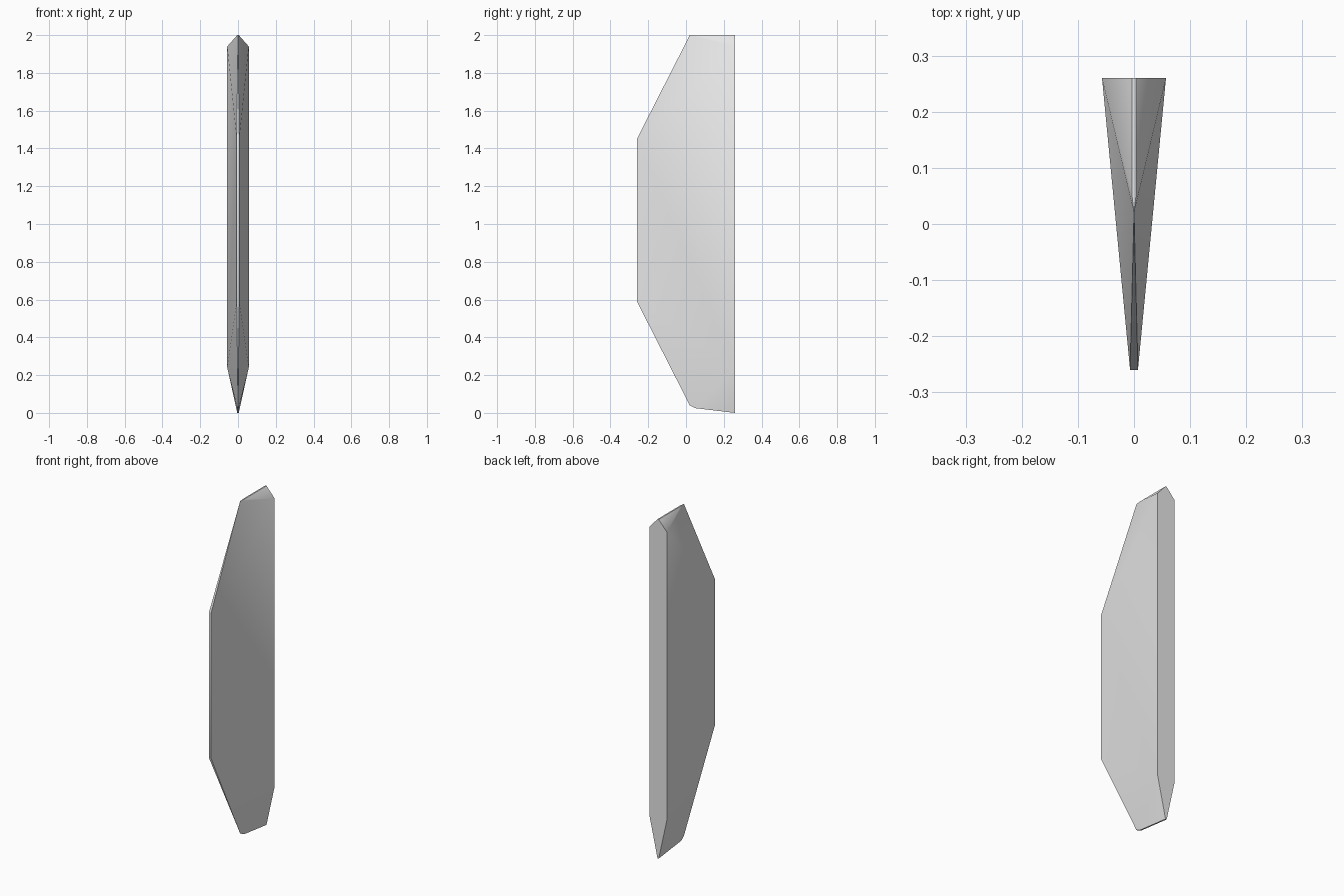
import bpy
import bmesh
import math

cube = bpy.data.objects.get("Cube")
if cube:
    bpy.data.objects.remove(cube, do_unlink=True)

# Single grey material
grey = bpy.data.materials.new("light_grey")
colour = (0.8, 0.8, 0.8, 1.0)
grey.use_nodes = True
grey.diffuse_color = colour
bsdf = next(n for n in grey.node_tree.nodes if n.type == 'BSDF_PRINCIPLED')
bsdf.inputs["Base Color"].default_value = colour

# Corners of one half of the faceted wedge
half_corners = [
    (0.057, 0.26, 1.94), (0.057, 0.26, 0.24),     # wide back edge
    (0.007, -0.26, 1.45), (0.007, -0.26, 0.59),   # narrow front edge
    (0.004, 0.26, 2.0), (0.004, 0.055, 2.0),      # roof ridge
    (0.004, 0.26, 0.0), (0.004, 0.05, 0.025),     # bottom keel
]
# Pointed ends on the centre line
tips = [(0, 0.02, 2.0), (0, 0.02, 0.04)]

# Mirror the corners and wrap the convex solid around them
bm = bmesh.new()
for x, y, z in half_corners:
    for side in (1, -1):
        bm.verts.new((x * side, y, z))
for p in tips:
    bm.verts.new(p)
bmesh.ops.convex_hull(bm, input=bm.verts[:])
bmesh.ops.dissolve_limit(bm, angle_limit=math.radians(0.5),
                         verts=bm.verts[:], edges=bm.edges[:])
bmesh.ops.recalc_face_normals(bm, faces=bm.faces[:])

mesh = bpy.data.meshes.new("wedge_blade")
bm.to_mesh(mesh)
bm.free()
mesh.materials.append(grey)
blade = bpy.data.objects.new("wedge_blade", mesh)
bpy.context.collection.objects.link(blade)

# Soft shading across the shallow folds, sharp corners kept
bpy.ops.object.select_all(action='DESELECT')
blade.select_set(True)
bpy.context.view_layer.objects.active = blade
bpy.ops.object.shade_smooth_by_angle(angle=math.radians(30))
